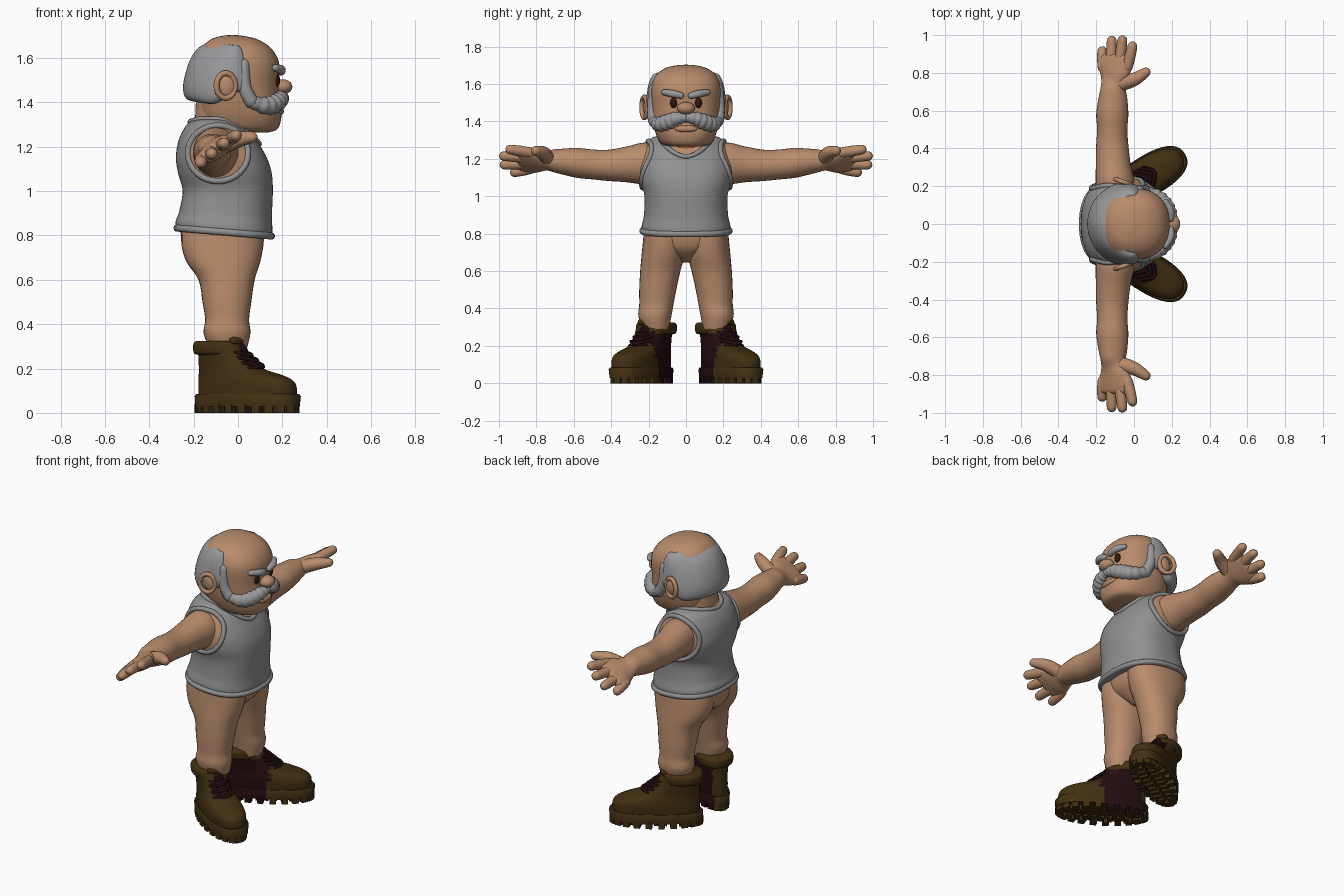
import bpy, bmesh, math
from math import sin, cos, pi, radians
from mathutils import Vector, Matrix
from mathutils.bvhtree import BVHTree

if "Cube" in bpy.data.objects:
    bpy.data.objects.remove(bpy.data.objects["Cube"])


def material(name, rgb):
    m = bpy.data.materials.new(name)
    m.use_nodes = True
    m.diffuse_color = (*rgb, 1)
    bsdf = m.node_tree.nodes["Principled BSDF"]
    bsdf.inputs["Base Color"].default_value = (*rgb, 1)
    bsdf.inputs["Roughness"].default_value = 0.8
    return m


SKIN = material("skin", (0.48, 0.26, 0.15))
SHIRT = material("shirt_grey", (0.28, 0.28, 0.28))
HAIR = material("hair_grey", (0.32, 0.32, 0.33))
BOOT = material("boot_brown", (0.053, 0.029, 0.006))
MAROON = material("dark_maroon", (0.016, 0.004, 0.005))
EYE = material("eye_brown", (0.03, 0.007, 0.005))
NECK = material("neck_orange", (0.33, 0.09, 0.03))


def finish(name, bm, mats, rule=None, xf=Matrix()):
    """Colour faces by a rule, place the mesh and shade it smooth."""
    bmesh.ops.recalc_face_normals(bm, faces=bm.faces)
    for f in bm.faces:
        f.smooth = True
        if rule:
            f.material_index = int(rule(f.calc_center_median()))
    bm.transform(xf)
    bmesh.ops.recalc_face_normals(bm, faces=bm.faces)
    me = bpy.data.meshes.new(name)
    bm.to_mesh(me)
    bm.free()
    for m in mats:
        me.materials.append(m)
    me.set_sharp_from_angle(angle=radians(50))
    ob = bpy.data.objects.new(name, me)
    bpy.context.collection.objects.link(ob)
    return ob


def smooth(rows, sub):
    """Catmull-Rom interpolation of rows of numbers."""
    if sub == 1:
        return rows
    out = []
    for i in range(len(rows) - 1):
        quad = (rows[max(i - 1, 0)], rows[i], rows[i + 1], rows[min(i + 2, len(rows) - 1)])
        for k in range(sub):
            t = k / sub
            out.append([b + 0.5 * t * (c - a + t * (2*a - 5*b + 4*c - d + t * (3*(b - c) + d - a)))
                        for a, b, c, d in zip(*quad)])
    return out + [rows[-1]]


def loft(name, secs, mats, p=2, sub=4, n=32, egg=0, closed=False, rule=None, xf=Matrix()):
    """Skin rounded cross-sections, each given as centre and two half axes."""
    bm = bmesh.new()
    rings = []
    for r in smooth([[*c, *a, *b] for c, a, b in secs], sub):
        c, a, b = Vector(r[:3]), Vector(r[3:6]), Vector(r[6:])
        ring = []
        for i in range(n):
            u, v = cos(2*pi*i/n), sin(2*pi*i/n)
            u = math.copysign(abs(u) ** (2/p), u)
            v = math.copysign(abs(v) ** (2/p), v)
            ring.append(bm.verts.new(c + a*u + b*v*(1 + egg*u)))
        rings.append(ring)
    for k in range(len(rings) - (0 if closed else 1)):
        r, q = rings[k], rings[(k + 1) % len(rings)]
        for i in range(n):
            j = (i + 1) % n
            bm.faces.new((r[i], r[j], q[j], q[i]))
    if not closed:
        bm.faces.new(rings[0])
        bm.faces.new(rings[-1])
    return finish(name, bm, mats, rule, xf)


def stack(rows):
    """Horizontal sections from (z, x_min, x_max, half_width, tilt)."""
    return [((((x0 + x1)/2), 0, z), ((x1 - x0)/2, 0, t[0] if t else 0), (0, w, 0))
            for z, x0, x1, w, *t in rows]


def sweep(name, pts, mat, up=(0, 0, 1), flat=1, sub=5, n=14, closed=False, xf=Matrix()):
    """Round-ended tube through (x, y, z, radius) points."""
    rows = smooth([list(q) for q in pts], sub)
    up, secs, last = Vector(up), [], len(rows) - 1
    for i, r in enumerate(rows):
        nxt = rows[(i + 1) % len(rows)] if closed else rows[min(i + 1, last)]
        prv = rows[i - 1] if closed else rows[max(i - 1, 0)]
        t = (Vector(nxt[:3]) - Vector(prv[:3])).normalized()
        a = t.cross(up).normalized()
        b = a.cross(t) * flat
        c, rad = Vector(r[:3]), r[3]
        angles = [0]
        if not closed and i == 0:
            angles = [-85, -60, -30, 0]
        if not closed and i == last:
            angles = [0, 30, 60, 85]
        for g in angles:
            g = radians(g)
            secs.append((c + t*rad*sin(g), a*rad*cos(g), b*rad*cos(g)))
    return loft(name, secs, [mat], sub=1, n=n, closed=closed, xf=xf)


def ball(name, loc, size, mat, xf=Matrix()):
    bm = bmesh.new()
    bmesh.ops.create_uvsphere(bm, u_segments=24, v_segments=16, radius=1)
    return finish(name, bm, [mat], None, xf @ Matrix.Translation(loc) @ Matrix.Diagonal((*size, 1)))


# Torso with tank top: neck opening and armholes show skin
def neck_hole(t): return -0.06 + 0.155*cos(t), 0.14*sin(t)
def arm_hole(t): return -0.09 + 0.135*cos(t), 1.17 + 0.125*sin(t)


def bare(c):
    neck = ((c.x + 0.06)/0.155)**2 + (c.y/0.14)**2 < 1 and c.z > 1.1
    arm = ((c.x + 0.09)/0.135)**2 + ((c.z - 1.17)/0.125)**2 < 1 and abs(c.y) > 0.08
    return neck or arm


torso = loft("tank_top", stack([
    (0.80, -0.272, 0.15, 0.230, -0.018), (0.84, -0.282, 0.155, 0.237, -0.018),
    (0.90, -0.265, 0.153, 0.225, -0.01), (1.0, -0.25, 0.157, 0.222),
    (1.08, -0.27, 0.152, 0.243), (1.15, -0.28, 0.13, 0.25), (1.22, -0.27, 0.09, 0.235),
    (1.27, -0.25, 0.05, 0.215), (1.305, -0.225, 0.0, 0.192), (1.322, -0.19, -0.03, 0.15),
    (1.328, -0.14, -0.08, 0.05)]), [SHIRT, SKIN], p=2.4, sub=8, n=96, rule=bare)
tree = BVHTree.FromPolygons([v.co for v in torso.data.vertices],
                            [q.vertices[:] for q in torso.data.polygons])
steps = [2*pi*i/64 for i in range(64)]
rim = []
for t in steps:
    x, y = neck_hole(t)
    rim.append((*tree.ray_cast(Vector((x, y, 2)), Vector((0, 0, -1)))[0], 0.013))
sweep("neckline_rim", rim, SHIRT, sub=1, n=10, closed=True)
hem = []
for t in steps:
    u, v = (math.copysign(abs(k)**(2/2.4), k) for k in (cos(t), sin(t)))
    hem.append((-0.062 + 0.213*u, 0.234*v, 0.815 - 0.018*u, 0.016))
sweep("shirt_hem", hem, SHIRT, sub=1, n=10, closed=True)

# Pelvis, neck and head
loft("pelvis", stack([(0.645, -0.1, 0.0, 0.03), (0.68, -0.2, 0.06, 0.08),
                      (0.74, -0.25, 0.108, 0.19), (0.86, -0.26, 0.125, 0.222)]), [SKIN], p=2.3)
loft("neck", stack([(1.18, -0.2, 0.075, 0.13), (1.25, -0.2, 0.065, 0.13), (1.3, -0.195, 0.06, 0.13),
                    (1.4, -0.19, 0.06, 0.13)]), [SKIN, NECK], sub=6, n=48,
     rule=lambda c: c.x > -0.04 and c.z > 1.225)
loft("head", stack([
    (1.265, -0.1, 0.14, 0.08), (1.28, -0.14, 0.178, 0.13), (1.33, -0.17, 0.195, 0.16),
    (1.40, -0.18, 0.188, 0.178), (1.48, -0.185, 0.185, 0.185), (1.55, -0.185, 0.188, 0.188),
    (1.60, -0.18, 0.178, 0.183), (1.65, -0.16, 0.143, 0.158), (1.685, -0.12, 0.085, 0.11),
    (1.70, -0.07, 0.02, 0.05), (1.703, -0.035, -0.015, 0.01)]), [SKIN], p=2.3, sub=5, n=48)
ball("nose", (0.2, 0, 1.47), (0.045, 0.048, 0.034), SKIN)
ball("lower_lip", (0.185, 0, 1.36), (0.022, 0.06, 0.02), SKIN)

# Horseshoe of hair round the back of the head
half = [(76, 1.53, 0.06, 0.02), (86, 1.55, 0.10, 0.034), (100, 1.55, 0.11, 0.044), (120, 1.53, 0.135, 0.055),
        (150, 1.53, 0.13, 0.065), (180, 1.535, 0.128, 0.068)]
hair = []
for g, z, h, d in half + [(360 - g, z, h, d) for g, z, h, d in half[-2::-1]]:
    out = Vector((cos(radians(g)), sin(radians(g)), 0))
    lean = 0.035 if 100 < g < 260 else 0.015
    hair.append((out*0.168 + Vector((0, 0, z)), Vector((0, 0, h)) - out*lean, out*d))
loft("hair", hair, [HAIR], p=2.4, sub=6)

for s, side in ((1, "left"), (-1, "right")):
    S = Matrix.Diagonal((1, s, 1, 1))

    # Face details
    ball(side + "_eye", (0.172, 0.065, 1.5), (0.018, 0.02, 0.03), EYE, S)
    sweep(side + "_eyebrow", [(0.195, 0.028, 1.538, 0.018), (0.193, 0.07, 1.548, 0.02),
                              (0.168, 0.115, 1.555, 0.016)], HAIR, xf=S)
    ball(side + "_ear", (-0.05, 0.2, 1.475), (0.042, 0.028, 0.058), SKIN, S)
    sweep(side + "_ear_rim", [(-0.055 + 0.042*cos(t), 0.222 - 0.015*cos(t), 1.475 + 0.056*sin(t), 0.013)
                              for t in steps[::2]], SKIN, up=(0, 1, 0), sub=1, n=10, closed=True, xf=S)
    sweep(side + "_sideburn", [(0.025, 0.172, 1.57, 0.028), (0.03, 0.178, 1.47, 0.03),
                               (0.06, 0.172, 1.405, 0.032)], HAIR, up=(1, 0, 0), xf=S)
    path = smooth([(0.203, 0.0, 1.42, 0.022), (0.193, 0.05, 1.415, 0.036), (0.165, 0.1, 1.395, 0.042),
                   (0.12, 0.145, 1.385, 0.038), (0.055, 0.175, 1.405, 0.026)], 10)
    sweep(side + "_moustache", [(*q[:3], q[3]*(1 + 0.07*sin(1.25*i))) for i, q in enumerate(path)],
          HAIR, sub=1, n=20, xf=S)

    # Armhole trim
    rim = []
    for t in steps:
        x, z = arm_hole(t)
        rim.append((*tree.ray_cast(Vector((x, 1, z)), Vector((0, -1, 0)))[0], 0.014))
    sweep(side + "_armhole_rim", rim, SHIRT, up=(0, 1, 0), sub=1, n=10, closed=True, xf=S)

    # Arm, ending in a tilted palm
    across, thick = Vector((0.83, 0, 0.55)), Vector((-0.55, 0, 0.83))
    arm = [((x, y, z), (rx, 0, 0), (0, 0, rz)) for y, x, z, rx, rz in [
        (0.12, -0.1, 1.17, 0.1, 0.1), (0.22, -0.1, 1.175, 0.103, 0.112), (0.32, -0.11, 1.17, 0.092, 0.095),
        (0.42, -0.115, 1.165, 0.085, 0.083), (0.5, -0.115, 1.17, 0.08, 0.08),
        (0.58, -0.115, 1.178, 0.085, 0.08), (0.66, -0.112, 1.185, 0.077, 0.069),
        (0.72, -0.11, 1.19, 0.067, 0.058)]]
    arm += [(Vector((-0.1, y, 1.19)), across*w, thick*d) for y, w, d in [
        (0.78, 0.085, 0.046), (0.84, 0.105, 0.038), (0.885, 0.1, 0.028), (0.9, 0.07, 0.012)]]
    loft(side + "_arm", arm, [SKIN], sub=5, xf=S)
    for i, (x, y, z) in enumerate([(-0.168, 0.915, 1.128), (-0.118, 0.97, 1.168),
                                   (-0.062, 0.973, 1.215), (-0.008, 0.94, 1.25)]):
        k = Vector((-0.1, 0.83, 1.19)) + across*(i - 1.5)*0.052
        mid = (k + Vector((x, y, z)))/2
        sweep(f"{side}_finger_{i + 1}", [(*k, 0.028), (*mid, 0.029), (x, y, z, 0.026)], SKIN, xf=S)
    sweep(side + "_thumb", [(-0.08, 0.74, 1.2, 0.04), (0.0, 0.765, 1.232, 0.036),
                            (0.062, 0.803, 1.243, 0.026)], SKIN, xf=S)

    # Leg
    loft(side + "_leg", [(((x0 + x1)/2, (y0 + y1)/2, z), ((x1 - x0)/2, 0, 0), (0, (y1 - y0)/2, 0))
                         for z, x0, x1, y0, y1 in [
        (0.86, -0.25, 0.12, 0.0, 0.222), (0.76, -0.255, 0.115, 0.0, 0.23), (0.68, -0.232, 0.1, 0.008, 0.238),
        (0.6, -0.178, 0.075, 0.03, 0.245), (0.5, -0.16, 0.06, 0.052, 0.25), (0.42, -0.148, 0.05, 0.067, 0.25),
        (0.36, -0.155, 0.056, 0.078, 0.255), (0.29, -0.13, 0.04, 0.09, 0.235)]], [SKIN], p=2.2, xf=S)

    # Boot, turned outwards, with a dark inner side
    B = S @ Matrix.Translation((-0.09, 0.155, 0)) @ Matrix.Rotation(radians(31), 4, "Z")
    def inner(c): return c.y < -0.045 and c.x < 0.17 and 0.015 < c.z < 0.27
    loft(side + "_boot", stack([
        (0.06, -0.095, 0.40, 0.095), (0.12, -0.095, 0.40, 0.098), (0.15, -0.095, 0.375, 0.095),
        (0.172, -0.093, 0.32, 0.09), (0.2, -0.092, 0.225, 0.084), (0.25, -0.092, 0.16, 0.084),
        (0.31, -0.095, 0.125, 0.086)]), [BOOT, MAROON], p=2.3, egg=0.12, n=48, rule=inner, xf=B)
    loft(side + "_boot_cuff", stack([
        (0.262, -0.09, 0.11, 0.08), (0.268, -0.108, 0.12, 0.095), (0.29, -0.113, 0.125, 0.1),
        (0.315, -0.11, 0.12, 0.098), (0.325, -0.095, 0.105, 0.085)]), [BOOT], p=2.3, sub=3, xf=B)
    loft(side + "_sole", stack([(0.028, -0.11, 0.415, 0.102), (0.075, -0.112, 0.42, 0.106),
                                (0.085, -0.105, 0.412, 0.1)]),
         [BOOT, MAROON], p=2.4, egg=0.12, sub=1, n=48, rule=inner, xf=B)
    sweep(side + "_tongue", [(0.215, 0, 0.195, 0.04), (0.145, 0, 0.25, 0.04), (0.115, 0, 0.3, 0.04)],
          MAROON, up=(0, 1, 0), flat=1, xf=B @ Matrix.Translation((-0.022, 0, 0)))
    sweep(side + "_tongue_tip", [(0.1, -0.035, 0.325, 0.022), (0.112, 0, 0.328, 0.022),
                                 (0.1, 0.035, 0.325, 0.022)], BOOT, xf=B)
    for i in range(4):
        u, z = 0.225 - 0.03*i, 0.2 + 0.024*i
        for d in (-1, 1):
            sweep(f"{side}_lace_{i}", [(u - 0.03, -0.055*d, z, 0.008), (u + 0.008, 0, z + 0.012, 0.009),
                                       (u - 0.045, 0.055*d, z + 0.024, 0.008)], MAROON, n=8, xf=B)

    # Tread: lugs round the edge and bars across the middle
    bm = bmesh.new()
    def block(x, y, size, angle=0):
        bmesh.ops.create_cube(bm, size=1, matrix=Matrix.Translation((x, y, 0.02))
                              @ Matrix.Rotation(angle, 4, "Z") @ Matrix.Diagonal((*size, 0.04, 1)))
    for i in range(22):
        t = 2*pi*i/22
        block(0.152 + 0.246*cos(t), 0.088*sin(t)*(1 + 0.12*cos(t)), (0.036, 0.036),
              math.atan2(sin(t)/0.1, cos(t)/0.25))
    for i in range(9):
        for y in (-0.035, 0.035):
            block(-0.04 + 0.047*i, y, (0.026, 0.05))
    finish(side + "_tread", bm, [BOOT, MAROON], inner, B)
